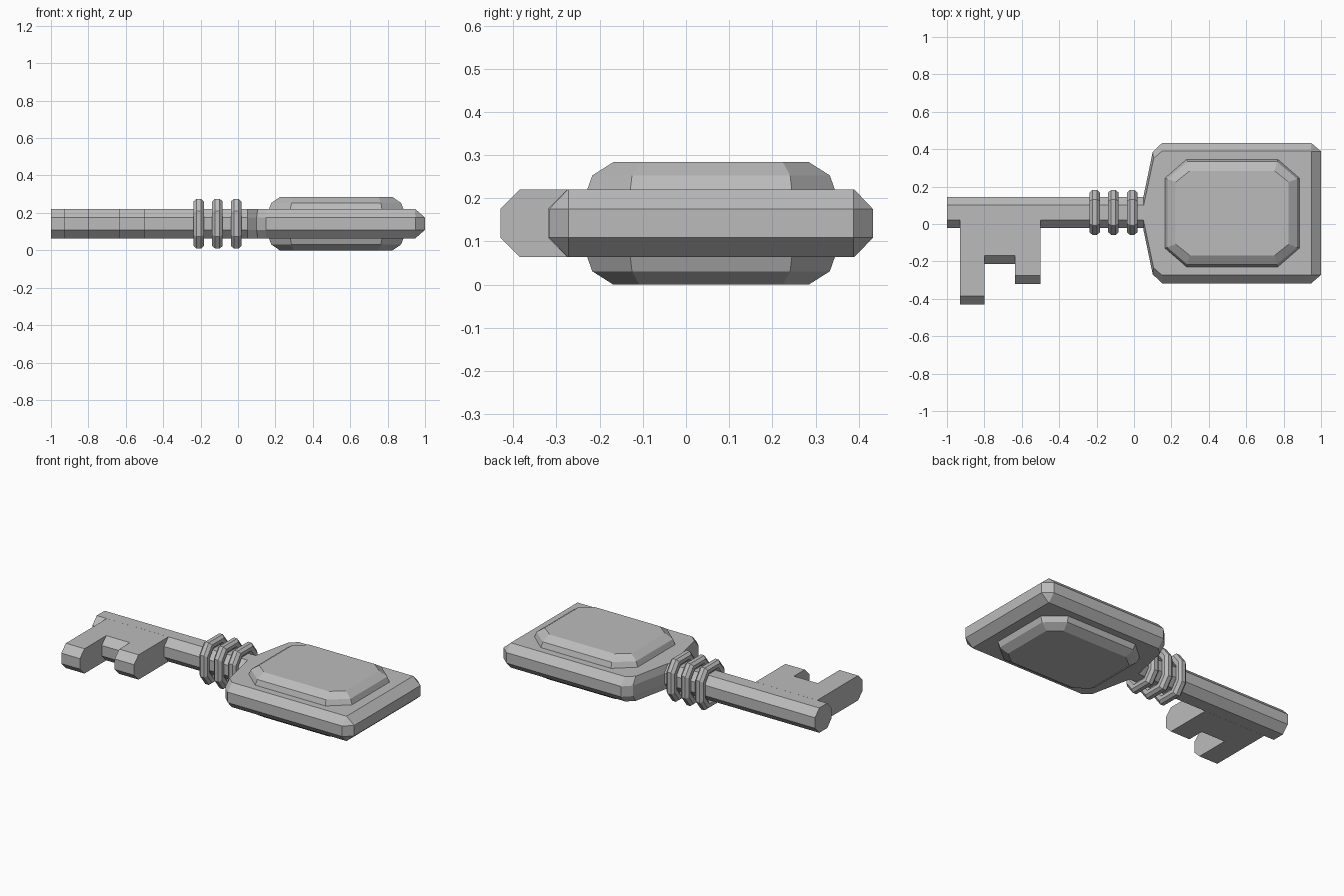
import bpy
import bmesh

cube = bpy.data.objects.get("Cube")
if cube:
    bpy.data.objects.remove(cube, do_unlink=True)

grey = bpy.data.materials.new("plain_grey")
grey.use_nodes = True
colour = (0.5, 0.5, 0.5, 1)
grey.diffuse_color = colour
grey.node_tree.nodes["Principled BSDF"].inputs["Base Color"].default_value = colour

MID_Y, MID_Z = 0.062, 0.142   # shaft axis
HALF, FLAT = 0.078, 0.033     # body half height, and half height of its flat side


def loft(name, loops):
    """Bridge a row of equal-sized point loops and cap both ends."""
    bm = bmesh.new()
    rows = [[bm.verts.new(p) for p in loop] for loop in loops]
    n = len(rows[0])
    for a, b in zip(rows, rows[1:]):
        for i in range(n):
            j = (i + 1) % n
            bm.faces.new((a[i], a[j], b[j], b[i]))
    bm.faces.new(rows[0])
    bm.faces.new(rows[-1])
    bmesh.ops.recalc_face_normals(bm, faces=bm.faces)
    mesh = bpy.data.meshes.new(name)
    bm.to_mesh(mesh)
    bm.free()
    mesh.materials.append(grey)
    obj = bpy.data.objects.new(name, mesh)
    bpy.context.collection.objects.link(obj)
    return obj


def cut_rect(cu, cv, hu, hv, bu, bv):
    """Rectangle with cut corners: centre, half sizes and corner cuts."""
    pts = [(hu, hv - bv), (hu - bu, hv), (bu - hu, hv), (-hu, hv - bv)]
    pts += [(-u, -v) for u, v in pts]
    return [(cu + u, cv + v) for u, v in pts]


def across(x, section):
    return [(x, y, z) for y, z in section]


def level(z, outline):
    return [(x, y, z) for x, y in outline]


# Eight-sided shaft
section = cut_rect(MID_Y, MID_Z, 0.0825, HALF, 0.043, 0.045)
loft("shaft", [across(-1, section), across(0.07, section)])

# Teeth with chamfered tips, and the web between them
for name, x0, x1, tip in (("end_tooth", -0.93, -0.8, -0.43),
                          ("tooth_web", -0.8, -0.635, -0.213),
                          ("inner_tooth", -0.635, -0.5, -0.32)):
    upper = [(0.022, HALF), (tip + 0.045, HALF), (tip, FLAT)]
    side = [(y, MID_Z + z) for y, z in upper]
    side += [(y, MID_Z - z) for y, z in reversed(upper)]
    loft(name, [across(x0, side), across(x1, side)])

# Three faceted collars
profile = [(-0.012, 0.05), (-0.028, 0.036), (-0.028, 0.014), (-0.012, 0)]
profile += [(-x, inset) for x, inset in reversed(profile)]
for k, cx in enumerate((-0.21, -0.11, -0.01)):
    loft("collar_%d" % (k + 1),
         [across(cx + dx, cut_rect(MID_Y, MID_Z, 0.12 - s, 0.133 - s,
                                   0.05 - s * 0.3, 0.065 - s * 0.4))
          for dx, s in profile])

# Bow of the key: flat plate with chamfered rims
HEAD_Y = 0.058


def mirrored(half):
    return half + [(x, 2 * HEAD_Y - y) for x, y in reversed(half)]


rim = mirrored([(0.05, 0.145), (0.1, 0.385), (0.15, 0.433), (0.948, 0.433), (1, 0.388)])
face = mirrored([(0.052, 0.102), (0.105, 0.35), (0.15, 0.39), (0.947, 0.39), (0.948, 0.388)])
loft("bow", [level(MID_Z - HALF, face), level(MID_Z - FLAT, rim),
             level(MID_Z + FLAT, rim), level(MID_Z + HALF, face)])

# Raised bevelled panel on both sides of the bow
low = cut_rect(0.525, HEAD_Y, 0.36, 0.287, 0.115, 0.1)
shoulder = cut_rect(0.525, HEAD_Y, 0.347, 0.275, 0.108, 0.092)
crown = cut_rect(0.525, HEAD_Y, 0.302, 0.226, 0.075, 0.06)
steps = [(0.142, crown), (0.111, shoulder), (0.077, low)]
loft("raised_panel", [level(MID_Z - h, o) for h, o in steps]
     + [level(MID_Z + h, o) for h, o in reversed(steps)])
